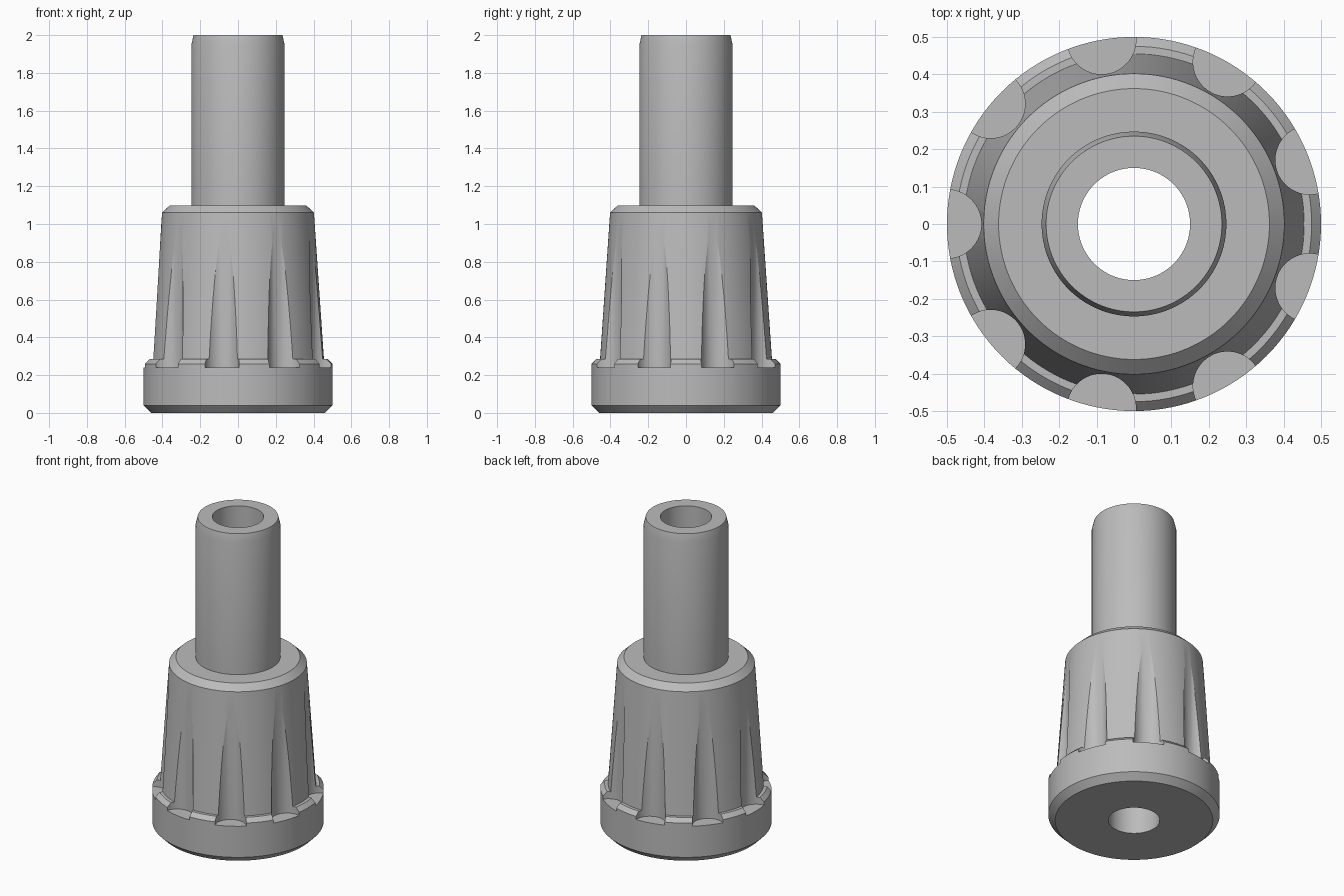
import bpy, bmesh, math
from mathutils import Matrix, Vector

cube = bpy.data.objects.get("Cube")
if cube:
    bpy.data.objects.remove(cube, do_unlink=True)

grey = bpy.data.materials.new("plain grey")
grey.use_nodes = True
colour = (0.5, 0.5, 0.5, 1)
grey.diffuse_color = colour
grey.node_tree.nodes["Principled BSDF"].inputs["Base Color"].default_value = colour


def finish(name, bm):
    bmesh.ops.recalc_face_normals(bm, faces=bm.faces)
    mesh = bpy.data.meshes.new(name)
    bm.to_mesh(mesh)
    bm.free()
    mesh.materials.append(grey)
    obj = bpy.data.objects.new(name, mesh)
    bpy.context.collection.objects.link(obj)
    return obj


def lathe(name, profile, steps):
    bm = bmesh.new()
    verts = [bm.verts.new((r, 0, z)) for r, z in profile]
    edges = [bm.edges.new((a, b)) for a, b in zip(verts, verts[1:] + verts[:1])]
    bmesh.ops.spin(bm, geom=verts + edges, cent=(0, 0, 0), axis=(0, 0, 1),
                   angle=math.tau, steps=steps)
    bmesh.ops.remove_doubles(bm, verts=bm.verts, dist=0.0001)
    return finish(name, bm)


# Hollow knob: chamfered flange, tapered grip, shoulder and stem
knob = lathe("grooved_knob", [
    (0.15, 0), (0.46, 0), (0.5, 0.04), (0.5, 0.26), (0.475, 0.285),
    (0.455, 0.285), (0.402, 1.06), (0.362, 1.098), (0.247, 1.098),
    (0.247, 1.95), (0.235, 2), (0.15, 2)], 128)

# Nine upright cutters for the finger grooves
bm = bmesh.new()
bottom, top = 0.24, 1.3
for i in range(9):
    spot = Vector((0.5, 0, (bottom + top) / 2))
    spot.rotate(Matrix.Rotation(math.pi + i * math.tau / 9, 3, "Z"))
    bmesh.ops.create_cone(bm, cap_ends=True, segments=64, radius1=0.092,
                          radius2=0.092, depth=top - bottom,
                          matrix=Matrix.Translation(spot))
cutters = finish("groove_cutters", bm)
cutters.hide_render = True

# Cut the grooves, then smooth the round surfaces
cut = knob.modifiers.new("grooves", "BOOLEAN")
cut.operation = "DIFFERENCE"
cut.solver = "EXACT"
cut.object = cutters
bpy.ops.object.select_all(action="DESELECT")
knob.select_set(True)
bpy.context.view_layer.objects.active = knob
bpy.ops.object.modifier_apply(modifier=cut.name)
bpy.data.objects.remove(cutters, do_unlink=True)
bpy.ops.object.shade_smooth_by_angle(angle=math.radians(20))
